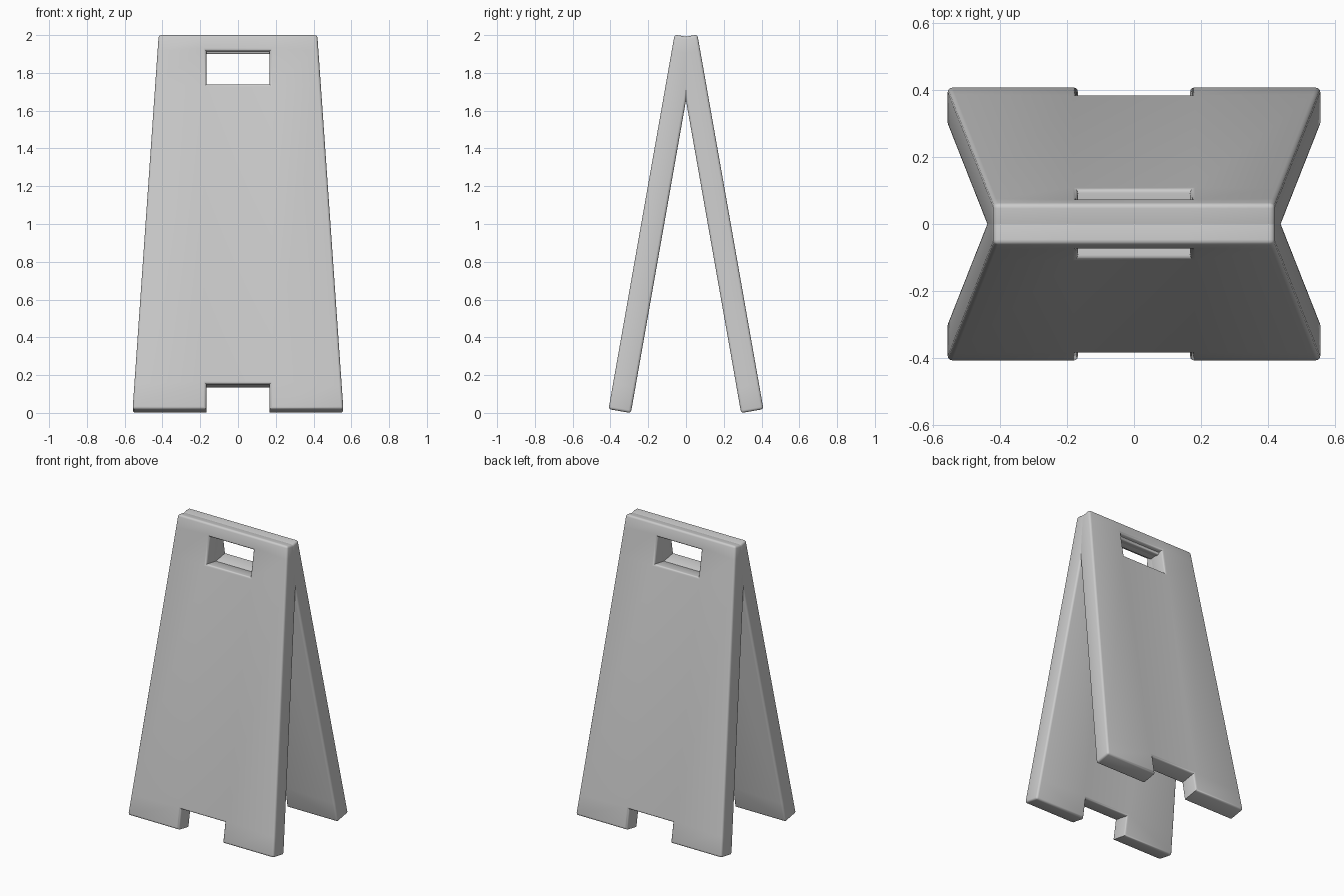
import bpy, bmesh, math

if "Cube" in bpy.data.objects:
    bpy.data.objects.remove(bpy.data.objects["Cube"])

TILT = math.radians(10)
LENGTH, THICK = 2.013, 0.12
ROWS = [0.0, 0.136, 1.747, 1.927, LENGTH]   # notch top, handle bottom, handle top
SLOT = 0.168


def half_width(s):
    return 0.558 + (0.42 - 0.558) * s / LENGTH


def panel_point(x, s, depth):
    # s runs up the outer face, depth runs inward through the board
    y = -0.41 + s * math.sin(TILT) + depth * math.cos(TILT)
    z = 0.02 + s * math.cos(TILT) - depth * math.sin(TILT)
    return (x, y, z)


def make_panel(name, turn):
    bm = bmesh.new()
    layers = []
    for depth in (0, THICK):
        layers.append([[bm.verts.new(panel_point(x, s, depth))
                        for x in (-half_width(s), -SLOT, SLOT, half_width(s))]
                       for s in ROWS])
    # front and back skins, leaving out the foot notch and the handle hole
    for g in layers:
        for r in range(4):
            for c in range(3):
                if c == 1 and r in (0, 2):
                    continue
                bm.faces.new((g[r][c], g[r][c + 1], g[r + 1][c + 1], g[r + 1][c]))
    # walls around the outline and the hole
    twin = {a: b for ra, rb in zip(*layers) for a, b in zip(ra, rb)}
    rim = [e for e in bm.edges if len(e.link_faces) == 1 and e.verts[0] in twin]
    for e in rim:
        a, b = e.verts
        bm.faces.new((a, b, twin[b], twin[a]))
    bmesh.ops.recalc_face_normals(bm, faces=bm.faces)
    # round the rims and outer corners, keeping the slot corners crisp
    edges = []
    for e in bm.edges:
        a, b = e.verts
        through = twin.get(a) is b or twin.get(b) is a
        if e.calc_face_angle(0) > 0.5 and not (through and abs(a.co.x) < 0.2):
            edges.append(e)
    bmesh.ops.bevel(bm, geom=edges, offset=0.014, offset_type='OFFSET',
                    segments=3, profile=0.5, affect='EDGES', clamp_overlap=True)
    bmesh.ops.recalc_face_normals(bm, faces=bm.faces)
    mesh = bpy.data.meshes.new(name)
    bm.to_mesh(mesh)
    bm.free()
    obj = bpy.data.objects.new(name, mesh)
    bpy.context.collection.objects.link(obj)
    obj.rotation_euler.z = turn
    bpy.ops.object.select_all(action='DESELECT')
    obj.select_set(True)
    bpy.context.view_layer.objects.active = obj
    bpy.ops.object.shade_smooth_by_angle(angle=math.radians(35))
    return obj


# two identical boards leaning together and overlapping at the top
make_panel("front_panel", 0)
make_panel("back_panel", math.pi)
